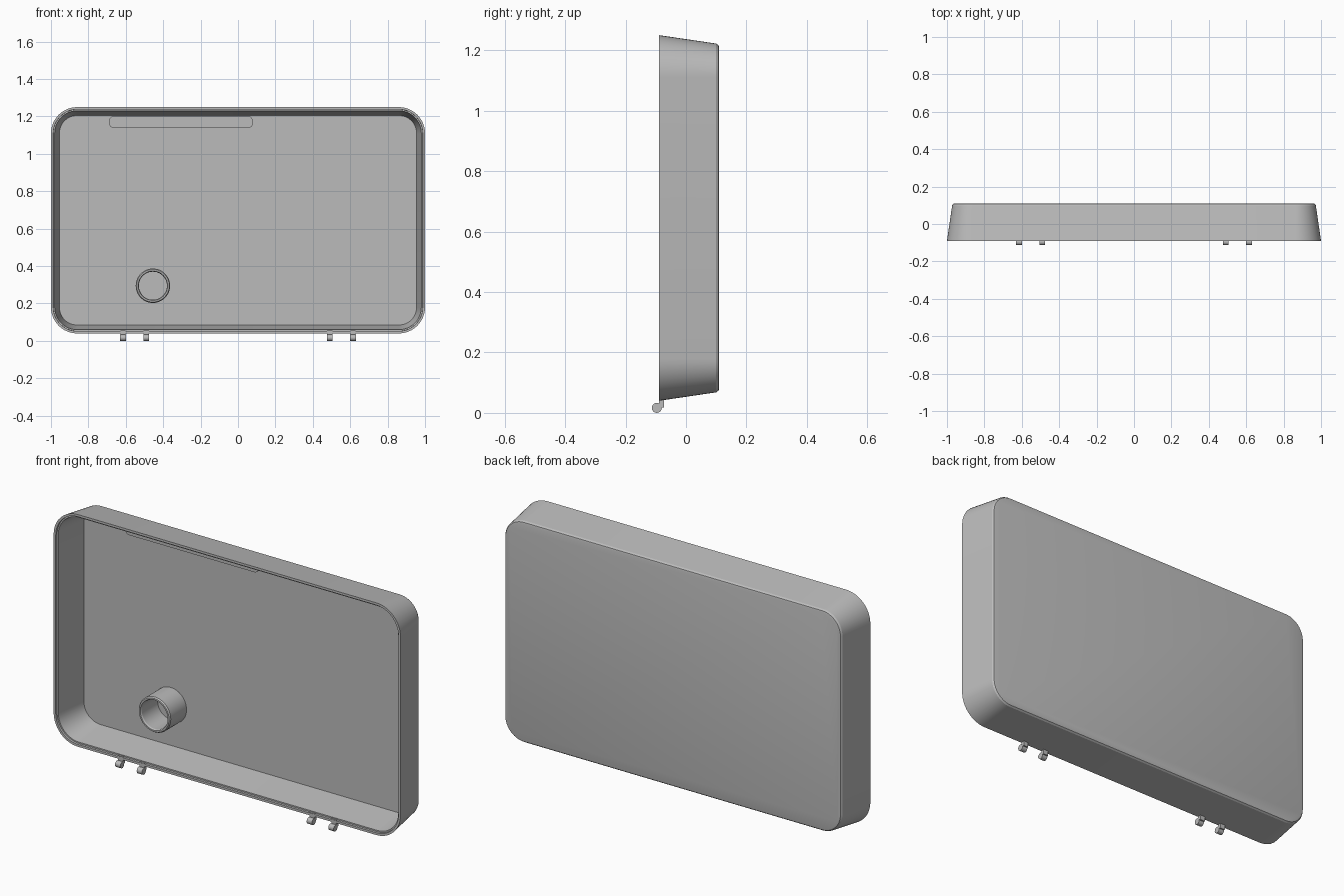
import bpy, bmesh, math
from mathutils import Vector, Matrix

cube = bpy.data.objects.get("Cube")
if cube:
    bpy.data.objects.remove(cube, do_unlink=True)

grey = bpy.data.materials.new("plain grey")
grey.use_nodes = True
COLOUR = (0.5, 0.5, 0.5, 1)
grey.diffuse_color = COLOUR
grey.node_tree.nodes["Principled BSDF"].inputs["Base Color"].default_value = COLOUR


def finish(name, bm, angle=25):
    bmesh.ops.recalc_face_normals(bm, faces=bm.faces)
    mesh = bpy.data.meshes.new(name)
    bm.to_mesh(mesh)
    bm.free()
    mesh.materials.append(grey)
    obj = bpy.data.objects.new(name, mesh)
    bpy.context.collection.objects.link(obj)
    bpy.ops.object.select_all(action='DESELECT')
    obj.select_set(True)
    bpy.context.view_layer.objects.active = obj
    bpy.ops.object.shade_smooth_by_angle(angle=math.radians(angle))
    return obj


def rounded_rect(cx, cz, hw, hh, r, y, steps=12):
    """Points of a rounded rectangle standing in the xz plane."""
    pts = []
    for q, (sx, sz) in enumerate(((1, 1), (-1, 1), (-1, -1), (1, -1))):
        for i in range(steps + 1):
            a = math.pi / 2 * (q + i / steps)
            pts.append(Vector((cx + sx * (hw - r) + r * math.cos(a), y,
                               cz + sz * (hh - r) + r * math.sin(a))))
    return pts


def loft(name, rings, caps=True, closed=False, angle=25):
    bm = bmesh.new()
    loops = [[bm.verts.new(p) for p in ring] for ring in rings]
    pairs = list(zip(loops, loops[1:]))
    if closed:
        pairs.append((loops[-1], loops[0]))
    for a, b in pairs:
        for i in range(len(a)):
            j = (i + 1) % len(a)
            bm.faces.new((a[i], a[j], b[j], b[i]))
    if caps and not closed:
        bm.faces.new(loops[0])
        bm.faces.new(loops[-1])
    return finish(name, bm, angle)


# Tray shell: back face, rounded edge, tapered wall, stepped rim, inner wall, floor
SHELL = [(0.11, 0.042), (0.108, 0.034), (0.1, 0.028), (-0.09, 0.0),
         (-0.09, 0.012), (-0.08, 0.013), (-0.08, 0.02), (0.095, 0.045)]
loft("tray_shell", [rounded_rect(0, 0.645, 1 - d, 0.605 - d, 0.14 - d, y)
                    for y, d in SHELL])

# Raised bar on the floor near the top
loft("top_bar", [rounded_rect(-0.305, 1.17, 0.383, 0.031, 0.022, y, 6)
                 for y in (0.055, 0.1)])

# Round open socket
TUBE = [(0.1, 0.092), (-0.035, 0.092), (-0.042, 0.087),
        (-0.042, 0.079), (-0.035, 0.075), (0.1, 0.075)]
loft("round_socket", [[Vector((-0.455 + r * math.cos(t * math.pi / 24), y,
                               0.295 + r * math.sin(t * math.pi / 24)))
                       for t in range(48)] for y, r in TUBE], closed=True)


# Hinge knuckles under the front rim: round pin end with a short arm
def knuckle(name, x):
    radius, cy, cz = 0.0165, -0.0965, 0.0165
    pin = [[Vector((x + s * 0.015, cy + radius * math.cos(t * math.pi / 10),
                    cz + radius * math.sin(t * math.pi / 10)))
            for t in range(20)] for s in (-1, 1)]
    loft(name + "_pin", pin)
    bm = bmesh.new()
    arm = Matrix.Translation((x, -0.081, 0.037)) @ Matrix.Diagonal((0.028, 0.017, 0.038, 1))
    bmesh.ops.create_cube(bm, size=1, matrix=arm)
    finish(name + "_arm", bm)


for side, s in (("left", 1), ("right", -1)):
    knuckle(side + "_outer_knuckle", s * 0.615)
    knuckle(side + "_inner_knuckle", s * 0.49)
